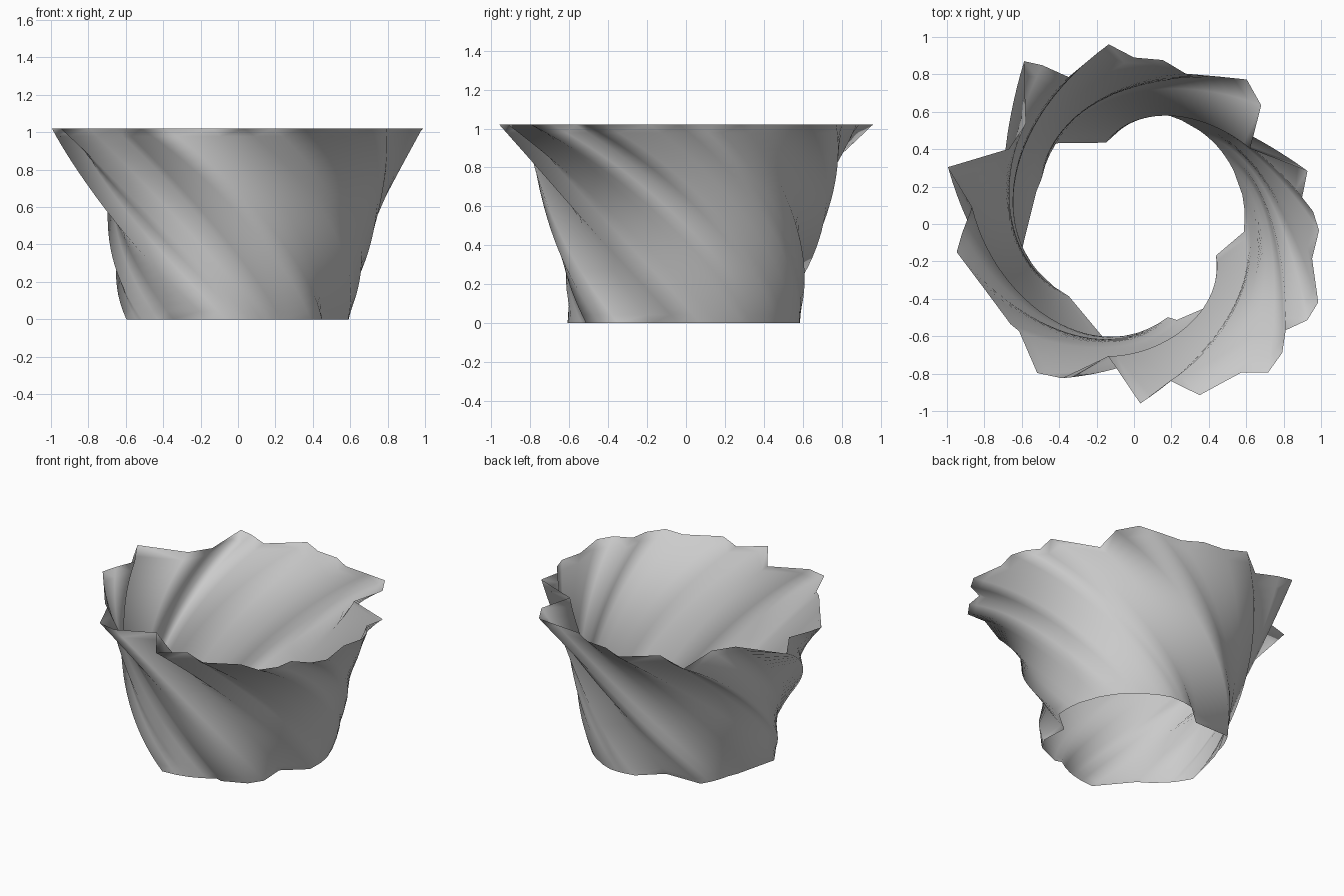
import bpy
import bmesh
from math import radians, cos, sin

if "Cube" in bpy.data.objects:
    bpy.data.objects.remove(bpy.data.objects["Cube"], do_unlink=True)

HEIGHT = 1.02
ROWS = 24

# Pleated rim outline: angle in degrees, radius in hundredths
RIM = [
    (4, 96), (9, 91), (17, 97), (33, 74), (43, 93), (52, 98), (60, 91),
    (71, 85), (80, 89), (90, 89), (98, 97), (114, 86), (120, 98), (124, 105),
    (137, 79), (149, 78), (163, 104), (174, 87), (183, 92), (189, 96),
    (204, 87), (219, 85), (223, 84), (237, 95), (245, 91), (259, 72),
    (272, 96), (283, 86), (291, 98), (306, 98), (312, 107), (319, 105),
    (325, 99), (331, 106), (337, 107), (349, 97), (358, 99),
]

# Foot outline: rim angle it hangs from, twist down to the foot, foot radius
FOOT = [
    (-2, 75, 61), (17, 73, 57), (33, 76, 46), (43, 91, 60), (71, 83, 55),
    (90, 80, 55), (98, 94, 61), (124, 83, 57), (149, 79, 52), (163, 92, 63),
    (189, 87, 57), (219, 71, 53), (229, 71, 61), (245, 77, 57),
    (259, 80, 47), (272, 84, 59), (291, 84, 60), (325, 80, 61),
    (358, 75, 61), (377, 73, 57),
]


def foot_at(angle):
    """Twist and foot radius of the pleat that starts at a rim angle."""
    for (a0, t0, r0), (a1, t1, r1) in zip(FOOT, FOOT[1:]):
        if a0 <= angle <= a1:
            f = (angle - a0) / (a1 - a0)
            return t0 + f * (t1 - t0), (r0 + f * (r1 - r0)) / 100


def pleat_point(angle, rim_radius, t):
    """Point on a pleat at height fraction t; pleats are shallower mid-height."""
    twist, foot_radius = foot_at(angle)
    flare = 0.93 * t - 1.03 * t ** 2 + 1.1 * t ** 3
    radius = foot_radius + (rim_radius / 100 - foot_radius) * flare
    average = 0.57 + 0.36 * flare
    radius += (average - radius) * 1.6 * t * (1 - t)
    turn = radians(angle + twist * (1 - t))
    return radius * cos(turn), radius * sin(turn), HEIGHT * t


def make_material(name, color):
    mat = bpy.data.materials.new(name)
    mat.use_nodes = True
    mat.diffuse_color = color
    mat.node_tree.nodes["Principled BSDF"].inputs["Base Color"].default_value = color
    return mat


# Twisted thin wall, open at both ends
bm = bmesh.new()
rings = [
    [bm.verts.new(pleat_point(angle, radius, row / ROWS)) for angle, radius in RIM]
    for row in range(ROWS + 1)
]
for lower, upper in zip(rings, rings[1:]):
    for i in range(len(RIM)):
        j = (i + 1) % len(RIM)
        face = bm.faces.new((lower[i], lower[j], upper[j], upper[i]))
        face.smooth = True

mesh = bpy.data.meshes.new("pleated_wall")
bm.to_mesh(mesh)
bm.free()
mesh.materials.append(make_material("pale_grey", (0.6, 0.6, 0.6, 1)))
wall = bpy.data.objects.new("pleated_wall", mesh)
bpy.context.collection.objects.link(wall)
